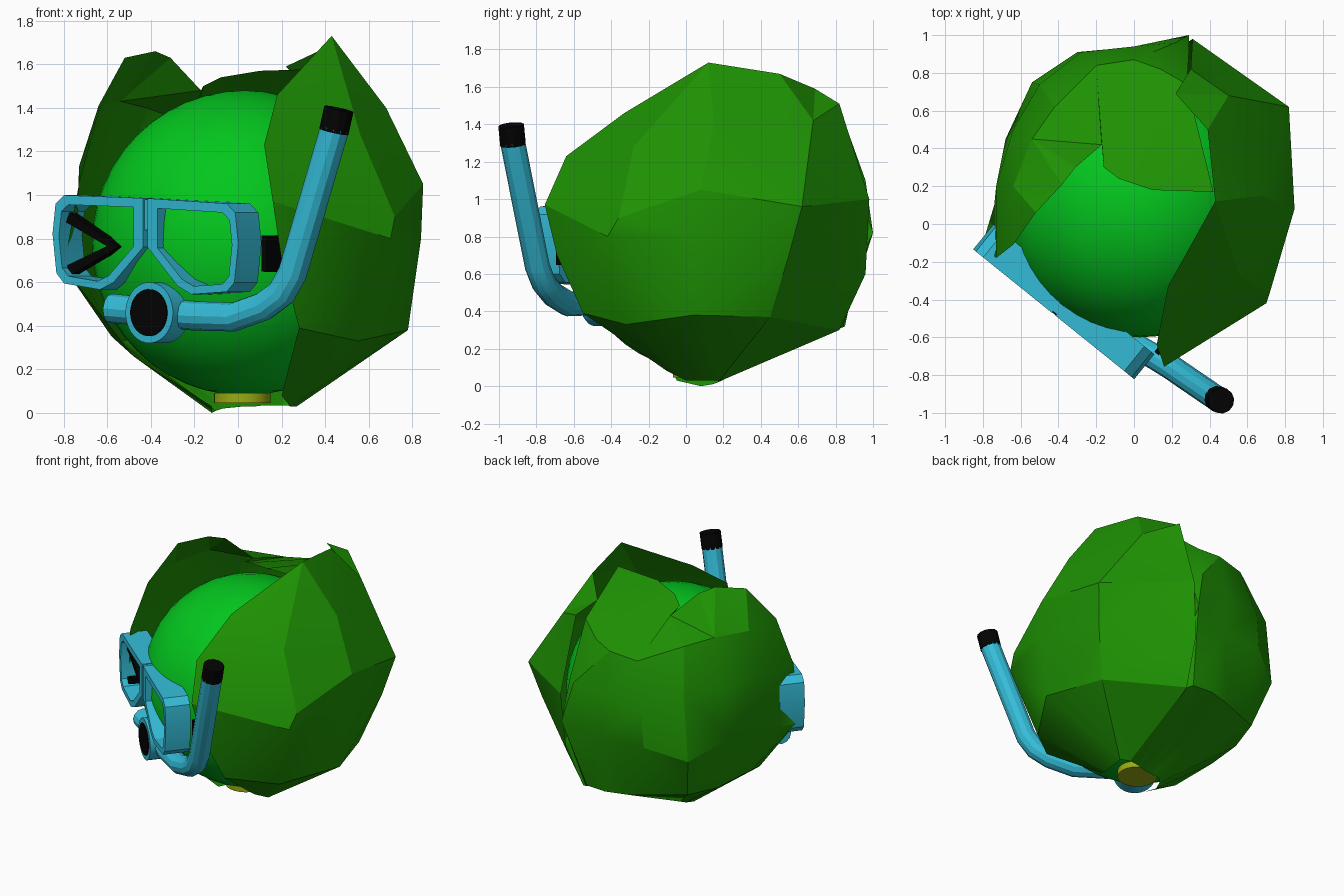
import bpy
import bmesh
from mathutils import Vector, Matrix

default_cube = bpy.data.objects.get("Cube")
if default_cube:
    bpy.data.objects.remove(default_cube, do_unlink=True)


def make_material(name, red, green, blue):
    material = bpy.data.materials.new(name)
    material.use_nodes = True
    color = (red, green, blue, 1)
    material.diffuse_color = color
    material.node_tree.nodes["Principled BSDF"].inputs["Base Color"].default_value = color
    return material


HEART = make_material("bright green", .001, .57, .013)
LEAF = make_material("leaf green", .013, .29, .001)
BLUE = make_material("sea blue", .035, .51, .69)
BLACK = make_material("black", .001, .001, .001)
STEM = make_material("olive yellow", .32, .41, .006)

# Mask frame of reference: across the face, outward, and its front centre
ACROSS = Vector((.778, -.627, 0))
OUTWARD = Vector((-.627, -.778, 0))
MASK_CENTRE = Vector((-.425, -.478, 0))


def on_mask(across, height, depth):
    return MASK_CENTRE + ACROSS * across + OUTWARD * depth + Vector((0, 0, height - .04 * across))


def smooth(obj):
    bpy.ops.object.select_all(action='DESELECT')
    obj.select_set(True)
    bpy.context.view_layer.objects.active = obj
    bpy.ops.object.shade_smooth_by_angle(angle=.42)


def add_mesh(name, bm, material):
    bmesh.ops.recalc_face_normals(bm, faces=bm.faces[:])
    mesh = bpy.data.meshes.new(name)
    bm.to_mesh(mesh)
    bm.free()
    mesh.materials.append(material)
    obj = bpy.data.objects.new(name, mesh)
    bpy.context.collection.objects.link(obj)
    smooth(obj)


def add_leaf(name, ribs):
    """Sheet stretched between ribs that each run from the stem to the rim."""
    bm = bmesh.new()
    grid = [[bm.verts.new(point) for point in rib] for rib in ribs]
    for near, far in zip(grid, grid[1:]):
        for row in range(len(near) - 1):
            bm.faces.new((near[row], far[row], far[row + 1], near[row + 1]))
    bmesh.ops.remove_doubles(bm, verts=bm.verts[:], dist=.001)
    bmesh.ops.triangulate(bm, faces=bm.faces[:])
    add_mesh(name, bm, LEAF)


def bridge(bm, a, b):
    for i in range(len(a)):
        j = (i + 1) % len(a)
        bm.faces.new((a[i], a[j], b[j], b[i]))


def add_prism(name, outline, front, back, material):
    """Solid plate following an outline drawn on the mask plane."""
    bm = bmesh.new()
    loops = [[bm.verts.new(on_mask(u, z, depth)) for u, z in outline] for depth in (front, back)]
    bridge(bm, *loops)
    for loop in loops:
        bm.faces.new(loop)
    add_mesh(name, bm, material)


def add_frame(name, outline, front, back):
    """Hollow lens frame with four walls of faces."""
    middle_u = sum(u for u, z in outline) / len(outline)
    middle_z = sum(z for u, z in outline) / len(outline)
    inner = [(middle_u + (u - middle_u) * .82, middle_z + (z - middle_z) * .81) for u, z in outline]
    bm = bmesh.new()
    loops = [[bm.verts.new(on_mask(u, z, depth)) for u, z in loop]
             for loop, depth in ((outline, front), (inner, front), (inner, back), (outline, back))]
    for a, b in zip(loops, loops[1:] + loops[:1]):
        bridge(bm, a, b)
    add_mesh(name, bm, BLUE)


def add_tube(name, points, radius, material):
    curve = bpy.data.curves.new(name, 'CURVE')
    curve.dimensions = '3D'
    curve.bevel_depth = radius
    curve.bevel_resolution = 4
    curve.use_fill_caps = True
    spline = curve.splines.new('POLY')
    spline.points.add(len(points) - 1)
    for target, point in zip(spline.points, points):
        target.co = (*point, 1)
    curve.materials.append(material)
    obj = bpy.data.objects.new(name, curve)
    bpy.context.collection.objects.link(obj)
    bpy.ops.object.select_all(action='DESELECT')
    obj.select_set(True)
    bpy.context.view_layer.objects.active = obj
    bpy.ops.object.convert(target='MESH')
    smooth(bpy.context.object)


def add_disc(name, centre, axis, radius, depth, material):
    bm = bmesh.new()
    turn = Vector((0, 0, 1)).rotation_difference(axis).to_matrix().to_4x4()
    bmesh.ops.create_cone(bm, cap_ends=True, segments=32, radius1=radius, radius2=radius,
                          depth=depth, matrix=Matrix.Translation(centre) @ turn)
    add_mesh(name, bm, material)


# Round heart and cut stem
bm = bmesh.new()
bmesh.ops.create_uvsphere(bm, u_segments=48, v_segments=24, radius=.7,
                          matrix=Matrix.Translation((.03, .1, .78)))
add_mesh("heart", bm, HEART)
add_disc("stem", Vector((.02, .06, .068)), Vector((0, 0, 1)), .13, .045, STEM)

# Three crumpled outer leaves
add_leaf("left_leaf", [
    [(.2, -.1, .08), (.28, -.55, .39), (.2, -.69, .7), (.16, -.755, .97), (.12, -.64, 1.23), (.18, -.33, 1.46)],
    [(.24, 0, .03), (.55, -.32, .33), (.7, -.42, .8), (.72, -.36, .9), (.56, -.28, 1.28), (.43, .12, 1.73)],
    [(.27, .18, .03), (.78, .04, .38), (.84, .06, .8), (.85, .08, 1.05), (.68, .15, 1.4), (.43, .12, 1.73)],
    [(.2, .2, .035), (.65, .45, .37), (.76, .55, .7), (.82, .62, .96), (.5, .68, 1.42), (.39, .5, 1.67)],
    [(.12, .19, .035), (.24, .82, .3), (.28, .96, .6), (.31, .98, 1), (.3, .82, 1.51), (.22, .69, 1.59)],
])
side_seam = [(-.07, .17, .02), (-.46, .64, .35), (-.54, .75, .65), (-.5, .74, 1.1), (-.42, .62, 1.4), (-.17, .42, 1.48)]
add_leaf("right_leaf", [
    [(-.12, -.05, .03), (-.48, -.15, .26), (-.8, -.1, .67), (-.73, -.18, 1.05), (-.64, -.11, 1.38), (-.52, .06, 1.63)],
    [(-.12, .08, 0), (-.58, .1, .35), (-.74, .1, .7), (-.73, .2, 1.13), (-.64, .2, 1.41), (-.38, .21, 1.66)],
    [(-.1, .14, .01), (-.53, .4, .33), (-.68, .45, .75), (-.64, .5, 1.1), (-.54, .45, 1.43), (-.31, .3, 1.63)],
    side_seam,
])
add_leaf("back_leaf", [
    side_seam,
    [(-.02, .17, .025), (-.12, .8, .32), (-.3, .91, .75), (-.28, .91, 1), (-.2, .84, 1.32), (-.16, .3, 1.5)],
    [(.03, .17, .03), (.05, .85, .32), (.02, .94, .75), (0, .94, 1.05), (0, .87, 1.35), (-.08, .24, 1.54)],
    [(.08, .18, .03), (.2, .84, .32), (.29, 1, .82), (.22, .96, 1.1), (.14, .82, 1.38), (.1, .18, 1.57)],
    [(.12, .19, .035), (.24, .8, .3), (.29, .94, .7), (.29, .9, 1.1), (.28, .74, 1.46), (.42, .17, 1.58)],
])

# Diving mask: mirrored lens frames, nose bridge and strap end
lens = [(.013, .985), (.48, .98), (.53, .94), (.548, .8), (.525, .62), (.48, .575), (.27, .555), (.19, .59), (.013, .76)]
for side, label in ((1, "left"), (-1, "right")):
    add_frame(label + "_lens_frame", [(u * side, z) for u, z in lens], 0, -.17)
add_prism("nose_bridge", [(-.025, .84), (.025, .84), (.025, .98), (-.025, .98)], -.01, -.08, BLUE)
add_prism("strap_end", [(.54, .67), (.57, .67), (.57, .835), (.54, .835)], -.18, -.38, BLACK)

# Squinting eye seen through the lens: two mirrored bars
for side, label in ((1, "upper"), (-1, "lower")):
    bar = [(-.19, 0), (-.26, 0), (-.5, .1), (-.48, .145)]
    add_prism(label + "_eye_bar", [(u, .755 + z * side) for u, z in bar], -.04, -.09, BLACK)

# Snorkel: bent tube, black tip and round mouthpiece
add_tube("snorkel_tube", [(-.585, -.25, .48), (-.37, -.38, .46), (-.2, -.52, .445), (-.02, -.63, .44),
                          (.12, -.71, .49), (.2, -.76, .55), (.25, -.795, .64), (.445, -.928, 1.31)],
         .067, BLUE)
add_tube("snorkel_tip", [(.44, -.925, 1.29), (.463, -.935, 1.395)], .069, BLACK)
mouth = Vector((-.37, -.435, .46))
add_disc("mouthpiece", mouth, OUTWARD, .14, .12, BLUE)
add_disc("mouthpiece_valve", mouth + OUTWARD * .061, OUTWARD, .108, .009, BLACK)
